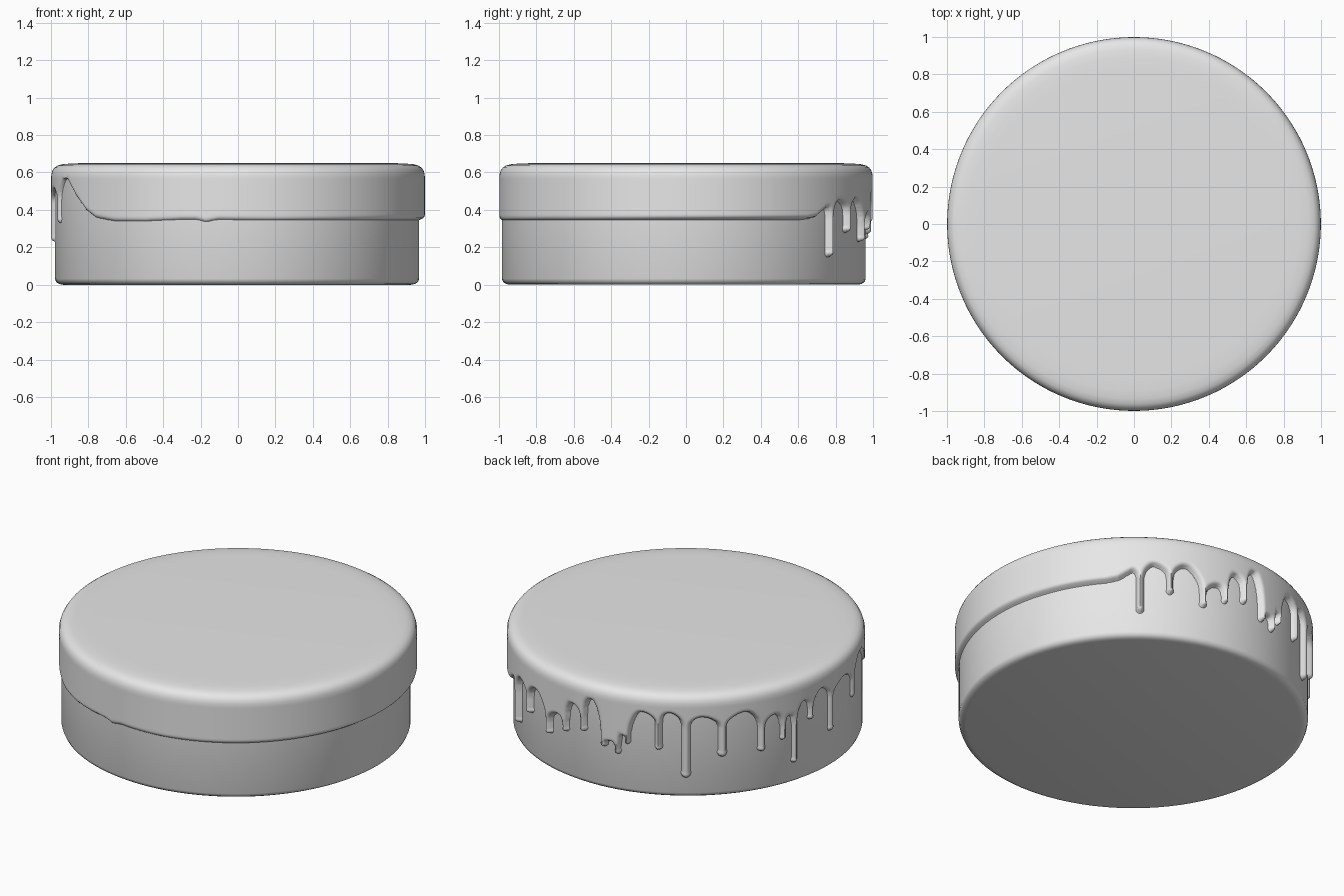
import bpy, bmesh, math

if "Cube" in bpy.data.objects:
    bpy.data.objects.remove(bpy.data.objects["Cube"])

grey = bpy.data.materials.new("plain_grey")
grey.diffuse_color = (0.8, 0.8, 0.8, 1)
grey.use_nodes = True
grey.node_tree.nodes["Principled BSDF"].inputs["Base Color"].default_value = grey.diffuse_color


def make_object(name, bm):
    bmesh.ops.recalc_face_normals(bm, faces=bm.faces)
    me = bpy.data.meshes.new(name)
    bm.to_mesh(me)
    bm.free()
    ob = bpy.data.objects.new(name, me)
    bpy.context.collection.objects.link(ob)
    me.materials.append(grey)
    bpy.ops.object.select_all(action='DESELECT')
    ob.select_set(True)
    bpy.context.view_layer.objects.active = ob
    bpy.ops.object.shade_smooth_by_angle(angle=math.radians(50))
    return ob


def bridge(bm, a, b):
    n = len(a)
    for i in range(n):
        j = (i + 1) % n
        bm.faces.new((a[i], a[j], b[j], b[i]))


# cake body: lathe profile, slightly off centre under the icing
CX, CY, R = -0.005, -0.012, 0.973
bm = bmesh.new()
rings = []
for r, z in [(0.93, 0.0), (0.95, 0.004), (0.966, 0.014), (R, 0.032), (R, 0.58)]:
    rings.append([bm.verts.new((CX + r * math.cos(i * math.tau / 96),
                                CY + r * math.sin(i * math.tau / 96), z)) for i in range(96)])
for a, b in zip(rings, rings[1:]):
    bridge(bm, a, b)
bm.faces.new(rings[0])
bm.faces.new(rings[-1])
make_object("cake_body", bm)

# drips: angle in degrees, tip height, half width
drips = [(52, .15, .021), (62, .28, .02), (73.5, .23, .02), (81.5, .29, .018),
         (89, .33, .02), (97, .27, .021), (102, .24, .018), (105.5, .31, .014),
         (116, .295, .021), (125, .13, .027), (137, .25, .027), (150.5, .25, .022),
         (158.5, .29, .018), (163, .13, .019), (170, .36, .019), (180, .23, .022),
         (195, .33, .022)]
# arch tops between the drips, then the plain edge round the front
arches = [(49.5, .41), (56.5, .45), (67, .46), (78.5, .38), (85, .48), (92.5, .54),
          (99.7, .31), (104, .36), (110.5, .52), (119.5, .525), (130, .50), (144.5, .51),
          (155, .46), (160.7, .43), (167, .49), (175, .52), (188, .51), (203, .57)]
front = [(41, .35), (45, .362), (209, .48), (215, .40), (220, .36), (228, .342), (240, .341),
         (252, .35), (257, .35), (260, .337), (264, .35), (280, .346), (401, .35)]

knots = [(a, z, False) for a, z in arches + front]
for a, tip, w in drips:
    lo = max(p for p in arches if p[0] < a)[1]
    hi = min(p for p in arches if p[0] > a)[1]
    knots.append((a, max(tip + .03, min(lo, hi) - .07), True))
knots.sort()


def edge(t):
    """Height of the icing edge at angle t, without drips."""
    t = (t - 41) % 360 + 41
    for (a, za, da), (b, zb, db) in zip(knots, knots[1:]):
        if a <= t <= b:
            u = (t - a) / (b - a)
            if db and not da:
                u = u * u
            elif da and not db:
                u = 1 - (1 - u) ** 2
            return za + (zb - za) * u
    return .35


def smax(a, b, k=.02):
    h = max(k - abs(a - b), 0) / k
    return max(a, b) + h * h * k * .25


N, ROWS, Z0, Z1 = 720, 62, 0.10, 0.57
DEG = math.pi / 180
bm = bmesh.new()
depth, grid = [], []
for j in range(ROWS + 1):
    grid.append([])
    depth.append([])
for i in range(N):
    t = i * 360 / N
    e = edge(t)
    slope = (edge(t + .4) - edge(t - .4)) / (.8 * DEG)
    flat = 1 / math.sqrt(1 + slope * slope)
    near = []
    for a, tip, w in drips:
        dx = (t - a) * DEG
        if abs(dx) < .12:
            near.append((dx, tip, w))
    c, s = math.cos(t * DEG), math.sin(t * DEG)
    rb = R + CX * c + CY * s             # body radius in this direction
    thick = 0.998 - rb
    for j in range(ROWS + 1):
        z = Z0 + (Z1 - Z0) * j / ROWS
        d = (z - e) * flat
        for dx, tip, w in near:
            below = max(tip + w - z, 0)
            bulb = w - math.hypot(dx, tip + w - z)
            d = smax(d, max(w * .88 - math.hypot(dx, below), bulb))
        if d > 0:                        # rounded rim of the icing
            f = thick * math.sqrt(1 - (1 - min(d / .024, 1)) ** 2)
        else:
            f = max(-.012, d * 1.2)
        if j == ROWS:
            f = thick
        grid[j].append(bm.verts.new(((rb + f) * c, (rb + f) * s, z)))
        depth[j].append(d)

# icing side with drips: keep only the covered cells
for j in range(ROWS):
    for i in range(N):
        k = (i + 1) % N
        if max(depth[j][i], depth[j][k], depth[j + 1][i], depth[j + 1][k]) > -.008:
            bm.faces.new((grid[j][i], grid[j][k], grid[j + 1][k], grid[j + 1][i]))

# rounded shoulder and flat top
last = grid[ROWS]
for r, z in [(.997, .59), (.991, .61), (.98, .626), (.963, .637), (.935, .644),
             (.89, .648), (.82, .65)]:
    ring = [bm.verts.new((r * math.cos(i * math.tau / N), r * math.sin(i * math.tau / N), z))
            for i in range(N)]
    bridge(bm, last, ring)
    last = ring
centre = bm.verts.new((0, 0, .65))
for i in range(N):
    bm.faces.new((last[i], last[(i + 1) % N], centre))
bmesh.ops.delete(bm, geom=[v for v in bm.verts if not v.link_faces], context='VERTS')
make_object("icing_with_drips", bm)
